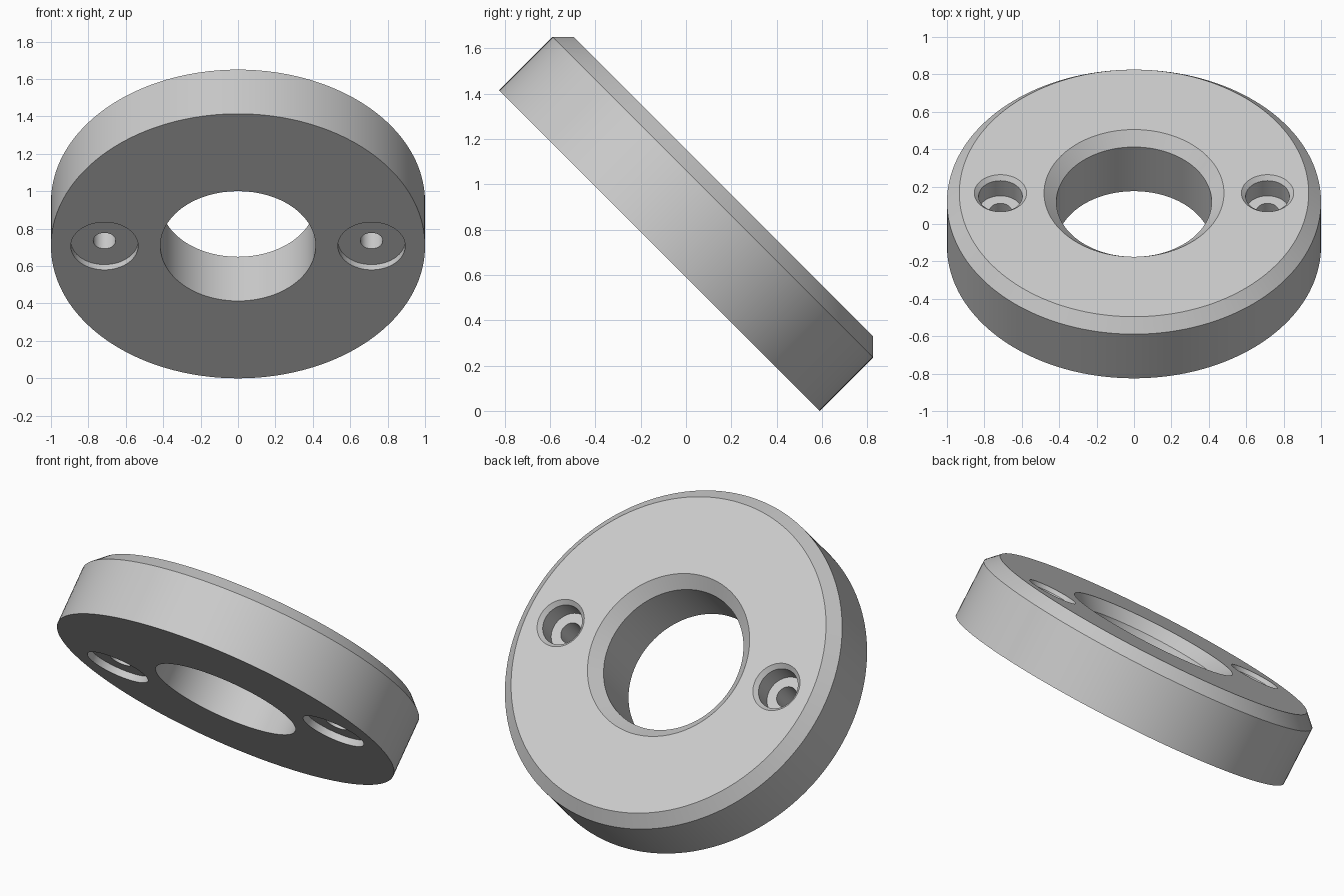
import bpy, bmesh, math

if "Cube" in bpy.data.objects:
    bpy.data.objects.remove(bpy.data.objects["Cube"])

H = 0.40          # disc thickness
C = 0.066         # main chamfer size
TILT = math.radians(-45)

grey = bpy.data.materials.new("plain grey")
grey.diffuse_color = (0.6, 0.6, 0.6, 1)
grey.use_nodes = True
grey.node_tree.nodes["Principled BSDF"].inputs["Base Color"].default_value = grey.diffuse_color


def lathe(name, profile, segments, x=0.0):
    """Revolve a closed (radius, height) profile about a vertical axis at x."""
    bm = bmesh.new()
    pts = [bm.verts.new((r, 0, z)) for r, z in profile]
    edges = [bm.edges.new((pts[i], pts[(i + 1) % len(pts)])) for i in range(len(pts))]
    bmesh.ops.spin(bm, geom=pts + edges, cent=(0, 0, 0), axis=(0, 0, 1),
                   angle=2 * math.pi, steps=segments, use_merge=True)
    bmesh.ops.remove_doubles(bm, verts=bm.verts, dist=1e-5)
    bmesh.ops.dissolve_degenerate(bm, edges=bm.edges, dist=1e-5)
    bmesh.ops.recalc_face_normals(bm, faces=bm.faces)
    bmesh.ops.translate(bm, verts=bm.verts, vec=(x, 0, 0))
    mesh = bpy.data.meshes.new(name)
    bm.to_mesh(mesh)
    bm.free()
    mesh.materials.append(grey)
    obj = bpy.data.objects.new(name, mesh)
    bpy.context.collection.objects.link(obj)
    return obj


# Ring with chamfered outer and inner top edges
ring = lathe("ring_disc", [(0.415, 0), (1, 0), (1, H - C), (1 - C, H),
                           (0.415 + C, H), (0.415, H - C)], 160)

# Stepped screw holes: wide recess below, narrow bore, countersunk recess above
hole = [(0, -0.1), (0.18, -0.1), (0.18, 0.04), (0.06, 0.04), (0.06, H - 0.137),
        (0.117, H - 0.137), (0.117, H - 0.023), (0.217, H + 0.077), (0, H + 0.077)]
bpy.context.view_layer.objects.active = ring
for side in (-1, 1):
    cutter = lathe("screw_hole_cutter", hole, 64, side * 0.714)
    cutter.hide_render = True
    mod = ring.modifiers.new("screw_hole", 'BOOLEAN')
    mod.operation = 'DIFFERENCE'
    mod.solver = 'EXACT'
    mod.object = cutter
    bpy.ops.object.modifier_apply(modifier=mod.name)
    bpy.data.objects.remove(cutter, do_unlink=True)

# Smooth curved walls, crisp edges
ring.select_set(True)
bpy.ops.object.shade_smooth_by_angle(angle=math.radians(30))

# Lean the ring back on its lower rim
ring.rotation_euler = (TILT, 0, 0)
ring.location = (0, -0.118, math.sqrt(0.5))
